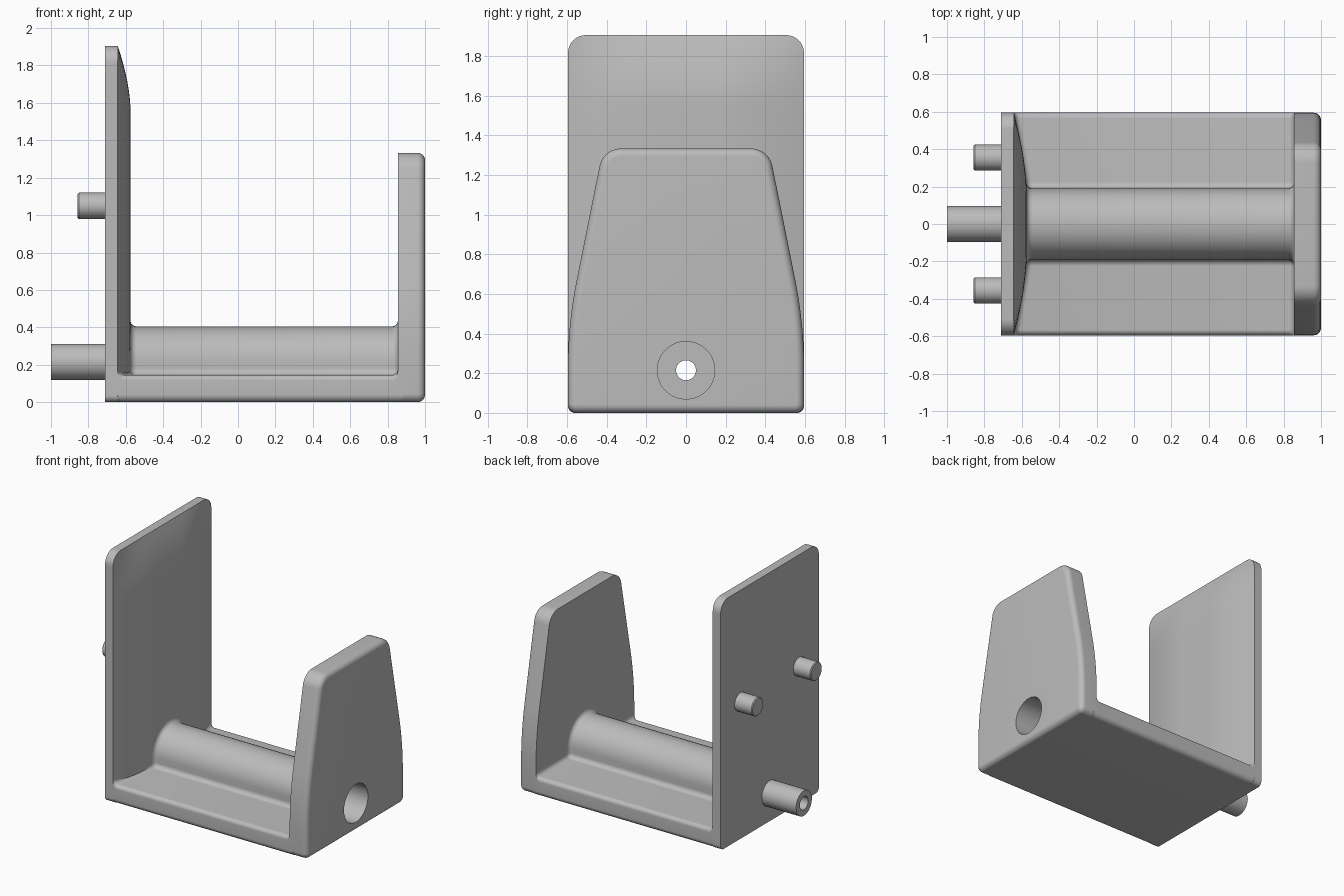
import bpy, bmesh, math
from mathutils import Vector

cube = bpy.data.objects.get("Cube")
if cube:
    bpy.data.objects.remove(cube, do_unlink=True)

grey = bpy.data.materials.new("plain_grey")
grey.use_nodes = True
COLOR = (0.5, 0.5, 0.5, 1)
grey.diffuse_color = COLOR
grey.node_tree.nodes["Principled BSDF"].inputs["Base Color"].default_value = COLOR

W = 0.595      # half width of the bracket
BACK = -0.71   # wall side of the back plate
AXIS = 0.215   # height of the screw bore


def rounded(corners, n=10):
    """Counter-clockwise outline with an arc at each (y, z, radius) corner."""
    out = []
    for i, (y, z, r) in enumerate(corners):
        p = Vector((y, z))
        a = (Vector(corners[i - 1][:2]) - p).normalized()
        b = (Vector(corners[(i + 1) % len(corners)][:2]) - p).normalized()
        half = a.angle(b) / 2
        centre = p + (a + b).normalized() * r / math.sin(half)
        s = p + a * r / math.tan(half) - centre
        e = p + b * r / math.tan(half) - centre
        a0 = math.atan2(s.y, s.x)
        turn = (math.atan2(e.y, e.x) - a0 + math.pi) % (2 * math.pi) - math.pi
        for k in range(n + 1):
            t = a0 + turn * k / n
            out.append(centre + r * Vector((math.cos(t), math.sin(t))))
    return out


def offset(pts, d):
    """Move an outline outward by d along its point normals."""
    out = []
    for i, p in enumerate(pts):
        t = (pts[(i + 1) % len(pts)] - pts[i - 1]).normalized()
        out.append(p + Vector((t.y, -t.x)) * d)
    return out


def loft(name, rings):
    """Capped skin through closed rings of equal length."""
    bm = bmesh.new()
    rows = [[bm.verts.new(p) for p in ring] for ring in rings]
    n = len(rows[0])
    for a, b in zip(rows, rows[1:]):
        for i in range(n):
            j = (i + 1) % n
            bm.faces.new((a[i], a[j], b[j], b[i]))
    bm.faces.new(rows[0])
    bm.faces.new(rows[-1])
    bmesh.ops.recalc_face_normals(bm, faces=bm.faces)
    mesh = bpy.data.meshes.new(name)
    bm.to_mesh(mesh)
    bm.free()
    mesh.materials.append(grey)
    obj = bpy.data.objects.new(name, mesh)
    bpy.context.collection.objects.link(obj)
    return obj


def rod(name, stations, y, z, n=48):
    """Round bar along x through (x, radius) stations."""
    angles = [2 * math.pi * k / n for k in range(n)]
    return loft(name, [[(x, y + r * math.cos(a), z + r * math.sin(a)) for a in angles]
                       for x, r in stations])


def activate(obj):
    bpy.ops.object.select_all(action='DESELECT')
    obj.select_set(True)
    bpy.context.view_layer.objects.active = obj


def cut(obj, cutters):
    activate(obj)
    for c in cutters:
        m = obj.modifiers.new("bore", 'BOOLEAN')
        m.operation, m.solver, m.object = 'DIFFERENCE', 'EXACT', c
        bpy.ops.object.modifier_apply(modifier=m.name)


def swell(y, z):
    """Inner surface of the back plate: padded middle, thin sides and top."""
    def ramp(d, reach):
        return 1 - (1 - min(max(d / reach, 0), 1)) ** 1.7
    return -0.643 + 0.068 * ramp(W - abs(y), 0.42) * ramp(1.905 - z, 0.34)


# Back plate, stacked row by row
outline = rounded([(-W, 0, 0.035), (W, 0, 0.035), (W, 1.905, 0.09), (-W, 1.905, 0.09)])
rows = [(p.x, p.y) for p in outline if p.x > 0]
rows += [(W, 0.06 + 1.74 * k / 40) for k in range(41)]
rows.sort(key=lambda r: r[1])
COLS = 48
rings = []
for w, z in rows:
    ys = [w * (2 * k / COLS - 1) for k in range(COLS + 1)]
    rings.append([(swell(y, z), y, z) for y in ys] + [(BACK, w, z), (BACK, -w, z)])
back_plate = loft("back_plate", rings)

# Floor with the round ridge, flared into both plates
H, R = 0.145, 0.19
section = rounded([(-W, 0, 0.04), (W, 0, 0.04), (W, H, 0.03), (R, H, 0.035),
                   (R, 0.405, 0.189), (-R, 0.405, 0.189), (-R, H, 0.035), (-W, H, 0.03)])
FILLET = 0.032


def flared(t):
    """Section grown by the fillet at distance t from a plate."""
    u = FILLET - t
    grown = offset(section, FILLET - math.sqrt(max(FILLET ** 2 - u * u, 0)))
    return [Vector((max(-W, min(W, g.x)), g.y)) if p.y > 0.07 else p
            for p, g in zip(section, grown)]


steps = [FILLET * (1 - math.cos(math.pi / 2 * k / 6)) for k in range(7)]
INNER = 0.855
rings = [[(-0.68, p.x, p.y) for p in flared(0)]]
rings += [[(swell(p.x, p.y) + t, p.x, p.y) for p in flared(t)] for t in steps]
rings += [[(INNER - t, p.x, p.y) for p in flared(t)] for t in reversed(steps)]
rings.append([(0.88, p.x, p.y) for p in flared(0)])
floor = loft("floor_with_ridge", rings)

# Tapered front plate with a rounded outer edge
shape = rounded([(-W, 0, 0.045), (W, 0, 0.045), (W, 0.45, 2.2), (0.418, 1.333, 0.11),
                 (-0.418, 1.333, 0.11), (-W, 0.45, 2.2)])
EDGE = 0.04
rings = [[(INNER, p.x, p.y) for p in shape]]
for k in range(9):
    a = math.pi / 2 * k / 8
    ring = offset(shape, -EDGE * (1 - math.cos(a)))
    rings.append([(1 - EDGE + EDGE * math.sin(a), p.x, p.y) for p in ring])
end_plate = loft("end_plate", rings)

# Hollow screw spigot and two locating pegs on the wall side
spigot = rod("screw_spigot", [(-1, 0.096), (-0.69, 0.096)], 0, AXIS)
pegs = [rod(side + "_peg", [(-0.857, 0.064), (-0.851, 0.07), (-0.69, 0.07)], y, 1.05)
        for side, y in (("left", 0.355), ("right", -0.355))]

# Screw bore and wide counterbore
bore = rod("bore_cutter", [(-1.2, 0.05), (1.2, 0.05)], 0, AXIS)
counterbore = rod("counterbore_cutter", [(-0.5, 0.145), (1.2, 0.145)], 0, AXIS, 64)
cutters = [bore, counterbore]
for c in cutters:
    c.hide_render = True
cut(back_plate, [bore])
cut(spigot, [bore])
cut(floor, cutters)
cut(end_plate, [counterbore])
for c in cutters:
    bpy.data.objects.remove(c, do_unlink=True)

for obj in [back_plate, floor, end_plate, spigot] + pegs:
    activate(obj)
    bpy.ops.object.shade_smooth_by_angle(angle=math.radians(35))
